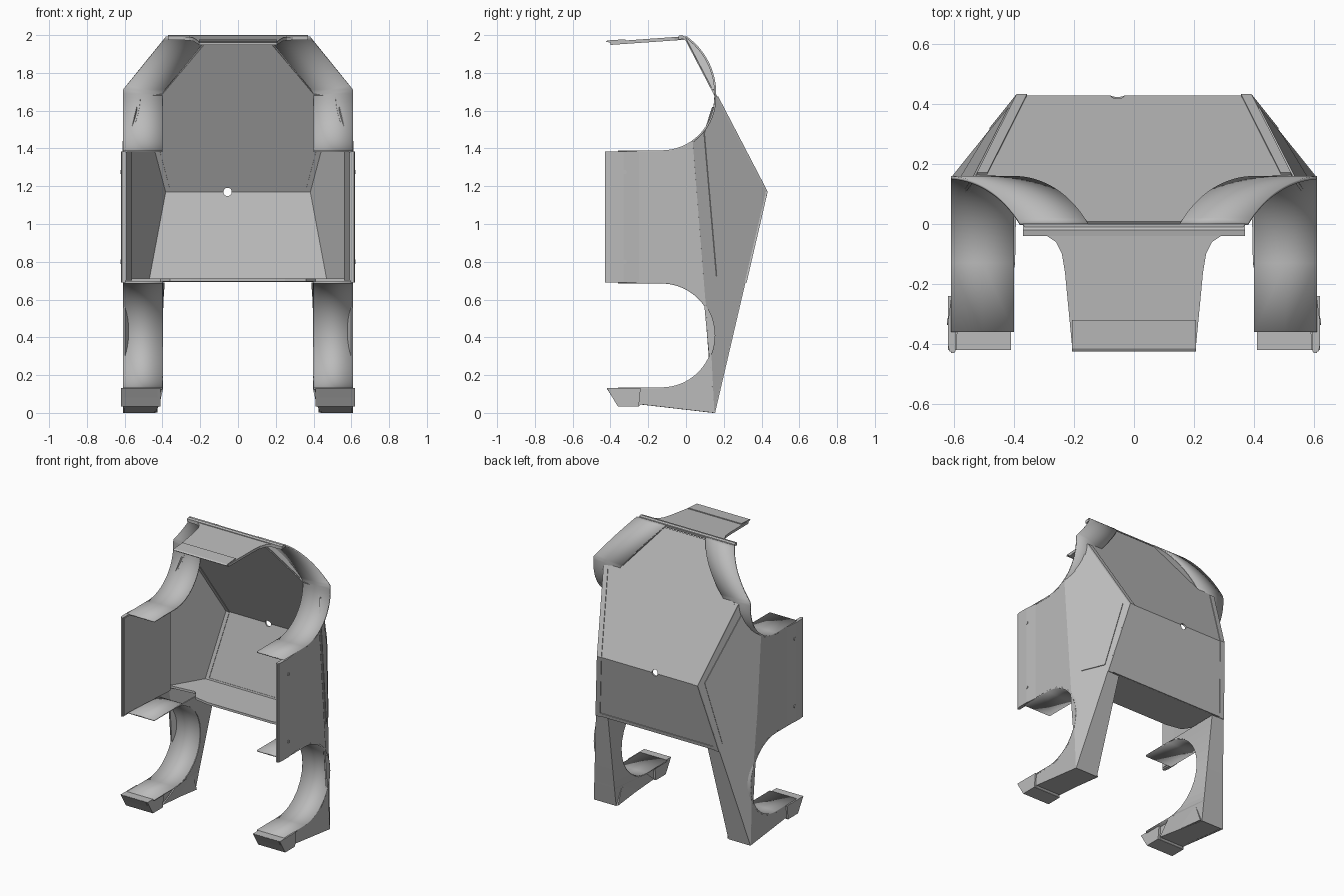
import bpy, bmesh, math
from mathutils import Vector

if "Cube" in bpy.data.objects:
    bpy.data.objects.remove(bpy.data.objects["Cube"])

grey = bpy.data.materials.new("mid_grey")
grey.diffuse_color = (0.5, 0.5, 0.5, 1)
grey.use_nodes = True
grey.node_tree.nodes["Principled BSDF"].inputs["Base Color"].default_value = grey.diffuse_color


def finish(name, bm, thick=0, mirror=True, smooth=False):
    bmesh.ops.recalc_face_normals(bm, faces=bm.faces)
    me = bpy.data.meshes.new(name)
    bm.to_mesh(me)
    bm.free()
    ob = bpy.data.objects.new(name, me)
    bpy.context.collection.objects.link(ob)
    me.materials.append(grey)
    if thick:
        m = ob.modifiers.new("thickness", 'SOLIDIFY')
        m.thickness, m.offset = thick, 0
    if mirror:
        m = ob.modifiers.new("mirror", 'MIRROR')
        m.use_mirror_merge = False
    if smooth:
        bpy.context.view_layer.objects.active = ob
        ob.select_set(True)
        bpy.ops.object.shade_smooth_by_angle(angle=math.radians(30))
        ob.select_set(False)
    return ob


def prism(name, pts, vec, **kw):
    """Flat outline pushed along a vector."""
    bm = bmesh.new()
    f = bm.faces.new([bm.verts.new(p) for p in pts])
    r = bmesh.ops.extrude_face_region(bm, geom=[f], use_keep_orig=True)
    bmesh.ops.translate(bm, vec=Vector(vec),
                        verts=[v for v in r['geom'] if isinstance(v, bmesh.types.BMVert)])
    return finish(name, bm, **kw)


def sheet(name, rows, **kw):
    """Skin through rows of points."""
    bm = bmesh.new()
    vs = [[bm.verts.new(p) for p in r] for r in rows]
    for a, b in zip(vs, vs[1:]):
        for i in range(len(a) - 1):
            bm.faces.new((a[i], a[i + 1], b[i + 1], b[i]))
    return finish(name, bm, **kw)


def arc(cy, cz, r, a0, a1, n):
    out = []
    for i in range(n + 1):
        t = math.radians(a0 + (a1 - a0) * i / n)
        out.append((cy + r * math.cos(t), cz + r * math.sin(t)))
    return out


# Main surfaces: fold line of the side, slanted facet, lower and upper back planes
def fold_y(z): return 0.15 - 0.0793 * z
def facet_x(y, z): return 0.61 - 0.598 * (y - fold_y(z))
def back_y(z): return 0.15 + 0.233 * z if z <= 1.17 else 0.423 - (z - 1.17) * 0.522
def ridge(z): return (min(0.61, facet_x(back_y(z), z)), back_y(z), z)
def on_facet(y, z, d=0): return (facet_x(y, z) + d, y + d * 0.6, z)


low_arc = arc(-0.13, 0.41, 0.28, 90, -90, 28)
up_arc = arc(-0.13, 1.67, 0.285, -90, -54.5, 8)
up_arc2 = arc(-0.13, 1.67, 0.285, -54.5, 0, 12)

# Side wall with the lower round cut-out and the foot outline
wall = ([(-0.43, 0.69)] + low_arc +
        [(-0.42, 0.13), (-0.36, 0.035), (-0.25, 0.035), (-0.24, 0.045), (0.15, 0)] +
        up_arc[::-1] + [(-0.43, 1.385)])
prism("side_wall", [(0.61, y, z) for y, z in wall], (-0.012, 0, 0))

# Slanted rear side facet, with its raised inner plate
facet = [on_facet(0.15, 0), ridge(1.17), ridge(1.675)] + [on_facet(y, z) for y, z in up_arc2[::-1]]
prism("side_facet", facet, (-0.011, -0.006, 0))
plate = [(0.095, 1.48), (0.14, 1.62), (0.385, 1.18), (0.295, 0.74), (0.16, 0.725)]
prism("side_facet_plate", [on_facet(y, z, 0.005) for y, z in plate], (-0.008, -0.005, 0))

# Folded back panel with a round hole at the fold
bm = bmesh.new()
half = [ridge(0.7), ridge(1.17), ridge(1.675), (0.40, back_y(1.69), 1.69), (0.16, back_y(1.975), 1.975)]
R = [bm.verts.new(p) for p in half]
L = [bm.verts.new((-x, y, z)) for x, y, z in half]
bm.faces.new((R[0], R[1], L[1], L[0]))
bm.faces.new(R[1:] + L[:0:-1])
panel = finish("back_panel", bm, thick=0.012, mirror=False)
bm = bmesh.new()
bmesh.ops.create_cone(bm, segments=24, radius1=0.022, radius2=0.022, depth=0.2, cap_ends=True)
cutter = finish("hole_cutter", bm, mirror=False)
cutter.location = (-0.055, 0.42, 1.17)
cutter.rotation_euler = (math.pi / 2, 0, 0)
cutter.hide_render = True
cutter.display_type = 'WIRE'
b = panel.modifiers.new("hole", 'BOOLEAN')
b.object, b.operation, b.solver = cutter, 'DIFFERENCE', 'EXACT'

# Raised ribs along the ridges and along the bottom of the back panel
sheet("ridge_rib", [[ridge(z), (ridge(z)[0] - 0.035, ridge(z)[1], z)]
                    for z in (0.69, 1.17, 1.67)], thick=0.02)
sheet("bottom_rib", [[(-0.47, back_y(z), z), (0.47, back_y(z), z)] for z in (0.695, 0.72)],
      thick=0.02, mirror=False)

# Floor shelf
fl = [(0.478, 0.31), (0.6, 0.09), (0.41, 0.11), (0.36, 0.04), (0.25, 0.02)]
prism("floor", [(x, y, 0.695) for x, y in fl] + [(-x, y, 0.695) for x, y in fl[::-1]],
      (0, 0, 0.016), mirror=False)

# Lower leg arch
path = [(-0.36, 0.69)] + low_arc + [(-0.36, 0.13)]
sheet("leg_arch", [[(0.40, y, z), (0.61, y, z)] for y, z in path], thick=0.01, smooth=True)

# Leg back and inner faces
def inner_x(z): return 0.39 + 0.05 * (1 - z / 0.7)


rows = []
for y, z in low_arc[::2]:
    rows.append([ridge(z), (inner_x(z), back_y(z), z), (0.40, y, z)])
rows.append([ridge(0), (inner_x(0), back_y(0), 0), (0.42, -0.24, 0.045)])
sheet("leg_back", rows, thick=0.008)

# Foot block
foot = [(-0.42, 0.13), (-0.36, 0.035), (-0.25, 0.035), (-0.24, 0.045), (0.15, 0.002),
        (0.11, 0.11), (-0.03, 0.13)]
prism("foot", [(0.425, y, z) for y, z in foot], (0.183, 0, 0))
prism("toe_cap", [(0.41, y, z) for y, z in
                  [(-0.42, 0.132), (-0.36, 0.033), (-0.25, 0.033), (-0.24, 0.132)]], (0.21, 0, 0))

# Upper fender: round strip whose top is cut diagonally inwards
path = ([(-0.36, 1.385)] + up_arc + up_arc2[1:] +
        arc(-0.213, 1.69, 0.368, 0, 54.6, 16))
def fender_in(z): return 0.40 - max(0, z - 1.69) * 0.82
def fender_out(z): return 0.61 - max(0, z - 1.71) * 0.82


sheet("upper_fender", [[(fender_in(z) + (fender_out(z) - fender_in(z)) * t, y, z)
                        for t in (0, 0.5, 1)] for y, z in path], thick=0.01, smooth=True)
sheet("fender_gusset", [[(fender_in(z), y, z), (fender_in(z), min(y, back_y(z)), z)]
                        for y, z in arc(-0.213, 1.69, 0.368, 3, 53, 10)], thick=0.006)

# Top plate with narrowing tongue and front lip
def top_z(y): return 1.994 + 0.07 * y


tp = [(0.37, 0.0), (0.345, -0.04), (0.29, -0.04), (0.26, -0.06), (0.24, -0.10),
      (0.23, -0.16), (0.207, -0.40)]
prism("top_plate", [(x, y, top_z(y)) for x, y in tp] + [(-x, y, top_z(y)) for x, y in tp[::-1]],
      (0, 0, -0.018), mirror=False)
lip = [(-0.32, 1.978), (-0.415, 1.972), (-0.425, 1.965), (-0.36, 1.953), (-0.32, 1.955)]
prism("top_lip", [(-0.207, y, z) for y, z in lip], (0.414, 0, 0), mirror=False)
prism("top_back_edge", [(-0.37, y, z) for y, z in
                        [(0.004, 1.985), (-0.02, 2.0), (-0.04, 1.996), (-0.04, 1.975)]],
      (0.74, 0, 0), mirror=False)

# Front flange of the side wall, inner liner and bolts
fg = [(0.595, -0.425), (0.615, -0.425), (0.62, -0.40), (0.62, -0.33), (0.61, -0.25), (0.595, -0.25)]
prism("side_flange", [(x, y, 0.69) for x, y in fg], (0, 0, 0.695))
sheet("inner_liner", [[(0.595, -0.42, z), (0.59, -0.30, z), (0.565, 0.05, z)]
                      for z in (0.70, 1.38)], thick=0.008)
for z in (0.80, 1.275):
    prism("bolt", [(0.612, y, zz) for y, zz in arc(-0.325, z, 0.011, 0, 330, 11)], (0.011, 0, 0))
